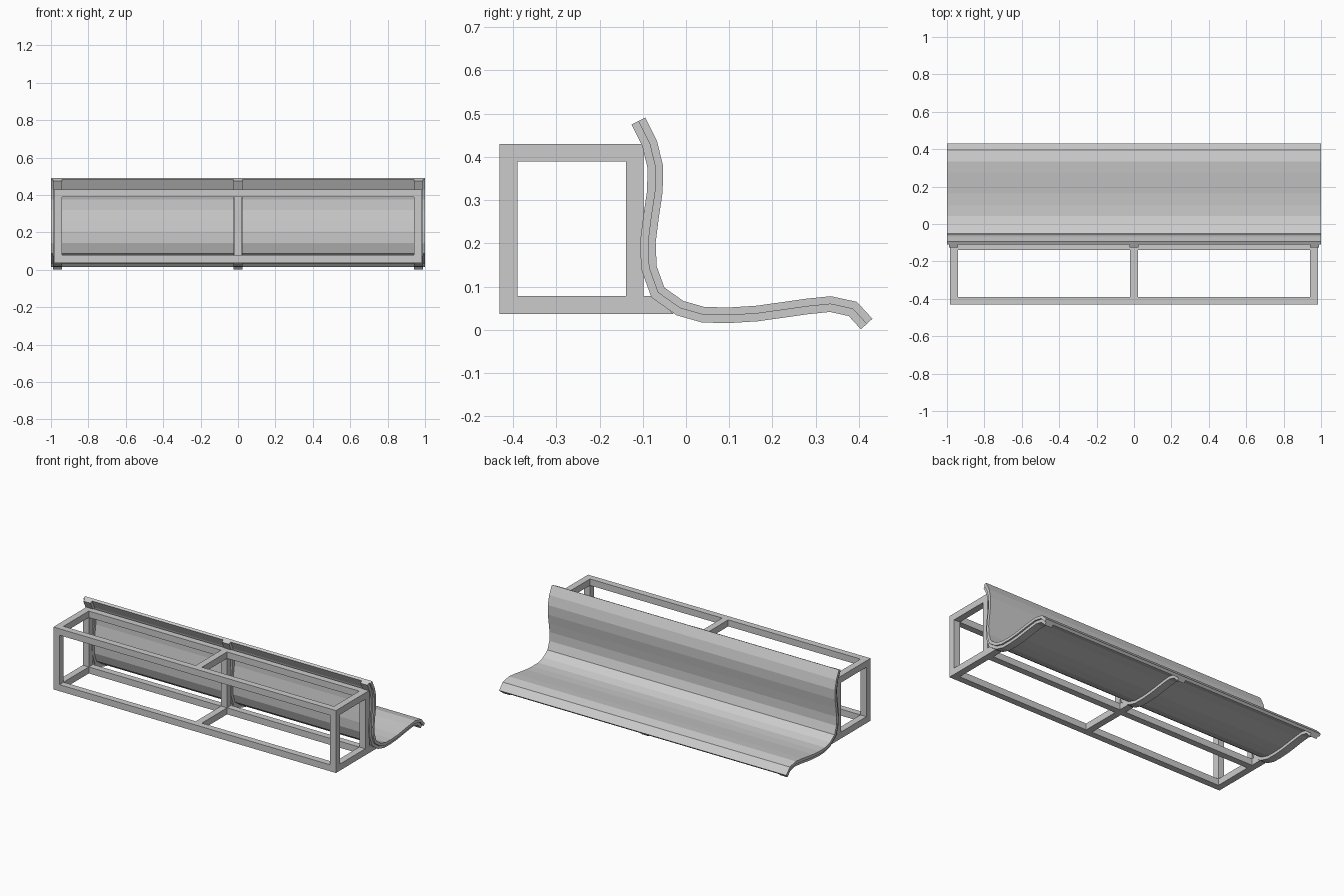
import bpy
from mathutils import Vector

if "Cube" in bpy.data.objects:
    bpy.data.objects.remove(bpy.data.objects["Cube"])

# Seat surface profile (y, z) from the top of the backrest to the seat lip
PROFILE = [(-.094, .491), (-.067, .437), (-.053, .379), (-.054, .319),
           (-.063, .259), (-.070, .203), (-.068, .148), (-.050, .098),
           (-.006, .067), (.043, .053), (.100, .052), (.163, .056),
           (.220, .064), (.276, .072), (.335, .078), (.395, .065), (.431, .026)]
PTS = [Vector(p) for p in PROFILE]


def offset(dist):
    """Mitred offset of the profile towards its underside."""
    normals = []
    for a, b in zip(PTS, PTS[1:]):
        d = (b - a).normalized()
        normals.append(Vector((d.y, -d.x)))
    out = []
    for i, p in enumerate(PTS):
        n0, n1 = normals[max(i - 1, 0)], normals[min(i, len(normals) - 1)]
        m = (n0 + n1).normalized()
        out.append(p + m * dist / m.dot(n0))
    return out


def make(name, verts, faces):
    me = bpy.data.meshes.new(name)
    me.from_pydata(verts, [], faces)
    ob = bpy.data.objects.new(name, me)
    bpy.context.collection.objects.link(ob)
    return ob


def strip(name, x0, x1, d0, d1):
    """Bent slab following the profile between two depths."""
    a, b, n = offset(d0), offset(d1), len(PTS)
    verts = [(x, p.x, p.y) for x in (x0, x1) for row in (a, b) for p in row]
    faces = [(0, n, 3 * n, 2 * n), (n - 1, 3 * n - 1, 4 * n - 1, 2 * n - 1)]
    for i in range(n - 1):
        j = i + 1
        faces += [(i, 2 * n + i, 2 * n + j, j), (n + i, n + j, 3 * n + j, 3 * n + i),
                  (i, j, n + j, n + i), (2 * n + i, 3 * n + i, 3 * n + j, 2 * n + j)]
    ob = make(name, verts, faces)
    import bmesh
    bm = bmesh.new()
    bm.from_mesh(ob.data)
    bmesh.ops.recalc_face_normals(bm, faces=bm.faces)
    bm.to_mesh(ob.data)
    bm.free()


def bar(name, x0, x1, outline):
    """Prism along x with a (y, z) outline listed counter-clockwise."""
    n = len(outline)
    verts = [(x, y, z) for x in (x0, x1) for y, z in outline]
    faces = [tuple(reversed(range(n))), tuple(range(n, 2 * n))]
    faces += [(i, (i + 1) % n, n + (i + 1) % n, n + i) for i in range(n)]
    make(name, verts, faces)


def rect(y0, y1, z0, z1):
    return [(y0, z0), (y1, z0), (y1, z1), (y0, z1)]


T = .041                      # tube size
F, B = -.431, -.098           # frame front and back
LO, HI = .037, .430           # frame bottom and top

# Curved seat skin and the three ribs under it
strip("seat_skin", -1, 1, 0, .018)
for side, x in (("left", -.965), ("middle", 0), ("right", .965)):
    strip(side + "_rib", x - .025, x + .025, .018, .036)

# Long rails of the frame
for name, y in (("front", F), ("back", B - T)):
    bar(name + "_bottom_rail", -.984, .984, rect(y, y + T, LO, LO + T))
    bar(name + "_top_rail", -.984, .984, rect(y, y + T, HI - T, HI))

# Cross bars and posts at each rib; the middle has no front post
for side, x in (("left", -.963), ("middle", 0), ("right", .963)):
    x0, x1 = x - .021, x + .021
    bar(side + "_top_bar", x0, x1, rect(F + T, B - T, HI - T, HI))
    bar(side + "_bottom_bar", x0, x1,
        [(F + T, LO), (-.028, LO), (-.078, LO + T), (F + T, LO + T)])
    bar(side + "_back_post", x0, x1, rect(B - T, B, LO + T, HI - T))
    if x:
        bar(side + "_front_post", x0, x1, rect(F, F + T, LO + T, HI - T))
